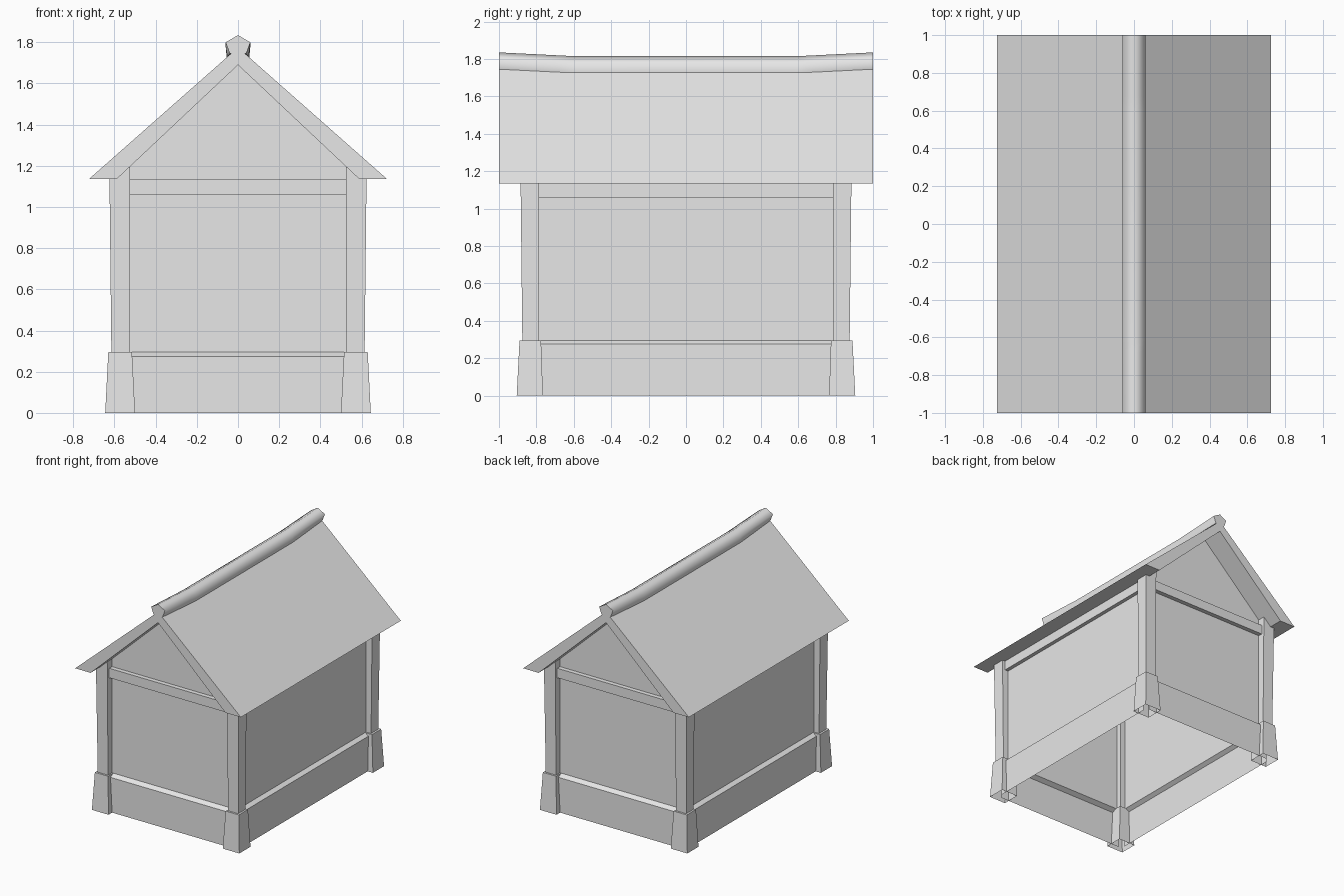
import bpy
import bmesh
from mathutils import Vector

cube = bpy.data.objects.get("Cube")
if cube:
    bpy.data.objects.remove(cube, do_unlink=True)

grey = bpy.data.materials.new("plain_grey")
grey.use_nodes = True
color = (0.8, 0.8, 0.8, 1)
grey.diffuse_color = color
grey.node_tree.nodes["Principled BSDF"].inputs["Base Color"].default_value = color


def finish(name, bm):
    mesh = bpy.data.meshes.new(name)
    bm.to_mesh(mesh)
    bm.free()
    mesh.materials.append(grey)
    obj = bpy.data.objects.new(name, mesh)
    bpy.context.collection.objects.link(obj)
    return obj


def loft(name, rings, cap_start=True, cap_end=True):
    """Join rings of points into a solid."""
    bm = bmesh.new()
    rows = [[bm.verts.new(p) for p in ring] for ring in rings]
    n = len(rows[0])
    for a, b in zip(rows, rows[1:]):
        for i in range(n):
            j = (i + 1) % n
            bm.faces.new((a[i], a[j], b[j], b[i]))
    if cap_start:
        bm.faces.new(rows[0])
    if cap_end:
        bm.faces.new(rows[-1])
    bmesh.ops.recalc_face_normals(bm, faces=bm.faces)
    return finish(name, bm)


def rect(x0, x1, y0, y1, z):
    return [(x0, y0, z), (x1, y0, z), (x1, y1, z), (x0, y1, z)]


def box(name, x0, x1, y0, y1, z0, z1):
    return loft(name, [rect(x0, x1, y0, y1, z0), rect(x0, x1, y0, y1, z1)])


def sheet(name, polygons):
    """Thin open panels facing away from the middle of the building."""
    bm = bmesh.new()
    for points in polygons:
        face = bm.faces.new([bm.verts.new(p) for p in points])
        face.normal_update()
        center = face.calc_center_median()
        if face.normal.dot(Vector((center.x, center.y, 0))) < 0:
            face.normal_flip()
    bmesh.ops.remove_doubles(bm, verts=bm.verts, dist=0.0001)
    return finish(name, bm)


# Corner posts on flared, hollow footings
for sx, side in ((1, "left"), (-1, "right")):
    for sy, end in ((-1, "front"), (1, "back")):
        def ring(xi, xo, yi, yo, z):
            return rect(sx * xi, sx * xo, sy * yi, sy * yo, z)
        loft(f"{end}_{side}_post", [ring(0.525, 0.615, 0.785, 0.875, 0.29),
                                    ring(0.525, 0.625, 0.785, 0.885, 1.2)])
        loft(f"{end}_{side}_footing", [ring(0.50, 0.645, 0.765, 0.905, 0),
                                       ring(0.515, 0.63, 0.775, 0.89, 0.295)],
             cap_start=False)

# Wall dimensions
LOW, CHAMFER, BEAM, EAVE = 0.275, 0.295, 1.06, 1.135
WALL_X, PLINTH_X = 0.57, 0.60
WALL_Y, PLINTH_Y = 0.825, 0.86

# Gable walls with plinth, sloped ledge and tie beam
for s, end in ((-1, "front"), (1, "back")):
    w, p, x = s * WALL_Y, s * PLINTH_Y, WALL_X
    sheet(f"{end}_wall", [
        [(-x, p, 0), (x, p, 0), (x, p, LOW), (-x, p, LOW)],
        [(-x, p, LOW), (x, p, LOW), (x, w, CHAMFER), (-x, w, CHAMFER)],
        [(-x, w, CHAMFER), (x, w, CHAMFER), (x, w, 1.165), (0, w, 1.7), (-x, w, 1.165)],
    ])
    box(f"{end}_beam", -x, x, min(w, p), max(w, p), BEAM, EAVE)

# Long side walls
for s, side in ((1, "left"), (-1, "right")):
    w, p, y = s * WALL_X, s * PLINTH_X, WALL_Y
    sheet(f"{side}_wall", [
        [(p, -y, 0), (p, y, 0), (p, y, LOW), (p, -y, LOW)],
        [(p, -y, LOW), (p, y, LOW), (w, y, CHAMFER), (w, -y, CHAMFER)],
        [(w, -y, CHAMFER), (w, y, CHAMFER), (w, y, 1.165), (w, -y, 1.165)],
    ])
    box(f"{side}_beam", min(w, p), max(w, p), -y, y, BEAM, EAVE + 0.01)

# Roof slab with level eaves
roof_profile = [(-0.725, EAVE), (0, 1.775), (0.725, EAVE),
                (0.59, EAVE), (0, 1.69), (-0.59, EAVE)]
loft("roof", [[(x, y, z) for x, z in roof_profile] for y in (-1, 1)])

# Ridge cap, lifted and pinched toward both ends
ridge_rings = []
for y in (-1, -0.68, -0.6, 0.6, 0.68, 1):
    lift = max(0, (abs(y) - 0.6) / 0.4)
    neck = 0.055 - 0.015 * lift
    half = [(0.06, 1.78), (neck, 1.725)]
    outline = [(0, 1.815)] + half + [(-x, z) for x, z in reversed(half)]
    ridge_rings.append([(x, y, z + 0.02 * lift) for x, z in outline])
ridge = loft("ridge_cap", ridge_rings)

bpy.ops.object.select_all(action="DESELECT")
ridge.select_set(True)
bpy.context.view_layer.objects.active = ridge
bpy.ops.object.shade_smooth_by_angle(angle=1.3)
